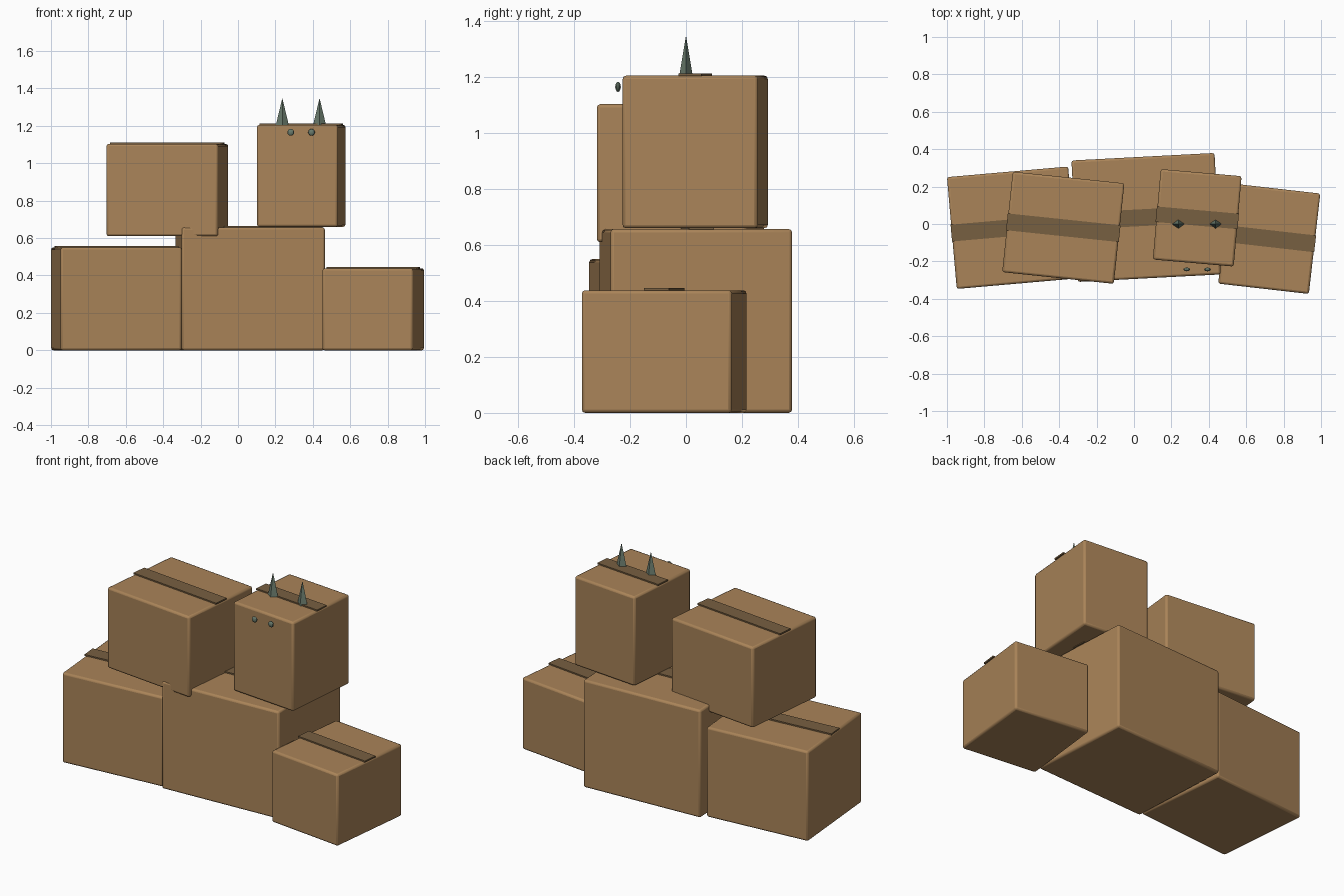
import bpy, math
from mathutils import Matrix, Vector

if "Cube" in bpy.data.objects:
    bpy.data.objects.remove(bpy.data.objects["Cube"])


def material(name, rgb):
    m = bpy.data.materials.new(name)
    m.diffuse_color = (*rgb, 1.0)
    m.use_nodes = True
    m.node_tree.nodes["Principled BSDF"].inputs["Base Color"].default_value = m.diffuse_color
    return m


CARD = material("cardboard brown", (0.40, 0.23, 0.098))
TAPE = material("dark tape brown", (0.185, 0.115, 0.053))
GREEN = material("grey green", (0.14, 0.195, 0.15))


def finish(name, mat, scale, loc, yaw=0.0):
    """Bake the scale, then place, name and colour the active object."""
    ob = bpy.context.object
    ob.name = name
    ob.data.transform(Matrix.Diagonal((*scale, 1)))
    ob.location = loc
    ob.rotation_euler.z = math.radians(yaw)
    ob.data.materials.append(mat)
    return ob


def block(name, mat, size, loc, yaw, bevel=0.0):
    bpy.ops.mesh.primitive_cube_add(size=1)
    ob = finish(name, mat, size, loc, yaw)
    if bevel:
        mod = ob.modifiers.new("rounded_edges", "BEVEL")
        mod.width = bevel
        mod.segments = 2
        bpy.ops.object.shade_smooth_by_angle(angle=math.radians(40))
    return ob


def carton(name, x, y, z0, z1, w, d, yaw, tape_w=0.09):
    """Closed box with a strip of tape along the middle of its lid."""
    block(name, CARD, (w, d, z1 - z0), (x, y, (z0 + z1) / 2), yaw, 0.012)
    block(name + "_tape", TAPE, (w + 0.006, tape_w, 0.009),
          (x, y, z1 + 0.0035), yaw)


# bottom row of cartons
carton("left_box", -0.65, -0.02, 0.0, 0.55, 0.65, 0.60, 5)
carton("middle_box", 0.065, 0.035, 0.0, 0.657, 0.766, 0.65, 3)
carton("right_box", 0.723, -0.078, 0.0, 0.438, 0.488, 0.54, -6.5)

# upper row of cartons
carton("upper_left_box", -0.378, -0.02, 0.61, 1.103, 0.60, 0.54, -6)
carton("upper_right_box", 0.338, 0.033, 0.66, 1.205, 0.434, 0.485, -5, 0.083)

# pointed ears on the lid and bead eyes in front of the upper right box
for side, ear_x, eye_x in (("left", 0.237, 0.282), ("right", 0.436, 0.393)):
    bpy.ops.mesh.primitive_cone_add(vertices=4, radius1=1, radius2=0, depth=1)
    finish(side + "_ear", GREEN, (0.036, 0.025, 0.15), (ear_x, 0.0, 1.273))
    bpy.ops.mesh.primitive_uv_sphere_add(segments=12, ring_count=8, radius=1)
    finish(side + "_eye", GREEN, (0.018, 0.010, 0.018), (eye_x, -0.243, 1.165))
    bpy.ops.object.shade_smooth_by_angle()
